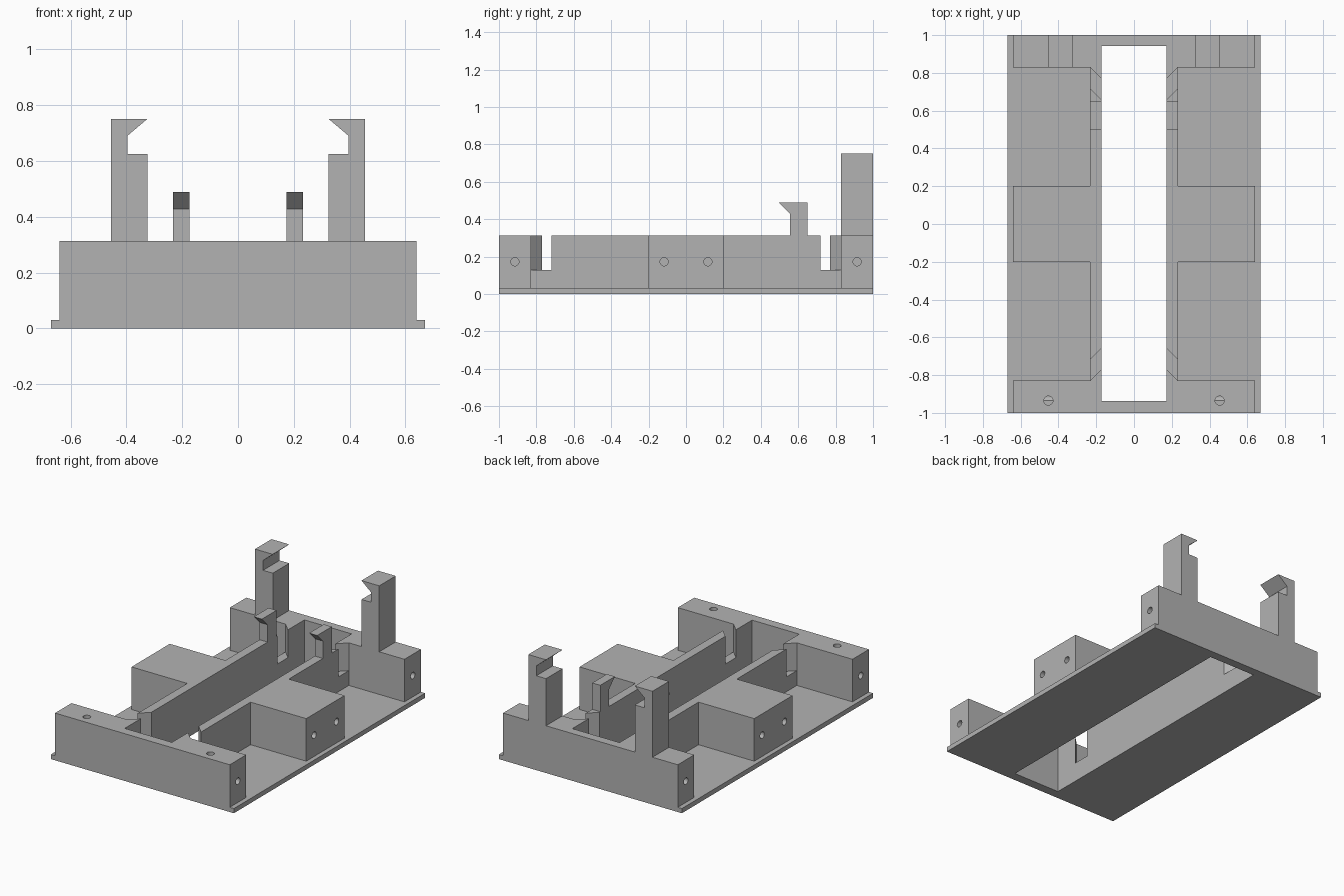
import bpy
import bmesh
from math import cos, sin, tau

cube = bpy.data.objects.get("Cube")
if cube:
    bpy.data.objects.remove(cube, do_unlink=True)

grey = bpy.data.materials.new("plain_grey")
grey.use_nodes = True
colour = (0.45, 0.45, 0.45, 1)
grey.diffuse_color = colour
grey.node_tree.nodes["Principled BSDF"].inputs["Base Color"].default_value = colour


def prism(name, points, axis, lo, hi):
    """Extrude a flat outline along one axis, from lo to hi."""
    place = {"x": lambda p, d: (d, p[0], p[1]),
             "y": lambda p, d: (p[0], d, p[1]),
             "z": lambda p, d: (p[0], p[1], d)}[axis]
    bm = bmesh.new()
    rings = [[bm.verts.new(place(p, d)) for p in points] for d in (lo, hi)]
    n = len(points)
    for ring in rings:
        bm.faces.new(ring)
    for i in range(n):
        j = (i + 1) % n
        bm.faces.new((rings[0][i], rings[0][j], rings[1][j], rings[1][i]))
    bmesh.ops.recalc_face_normals(bm, faces=bm.faces)
    mesh = bpy.data.meshes.new(name)
    bm.to_mesh(mesh)
    bm.free()
    mesh.materials.append(grey)
    obj = bpy.data.objects.new(name, mesh)
    bpy.context.collection.objects.link(obj)
    return obj


def rect(x0, x1, y0, y1):
    return [(x0, y0), (x1, y0), (x1, y1), (x0, y1)]


def circle(cx, cy, r, n=24):
    return [(cx + r * cos(tau * i / n), cy + r * sin(tau * i / n)) for i in range(n)]


def combine(target, tool, operation):
    """Apply a boolean to the target and discard the tool."""
    mod = target.modifiers.new("combine", "BOOLEAN")
    mod.operation = operation
    mod.solver = "EXACT"
    mod.object = tool
    deps = bpy.context.evaluated_depsgraph_get()
    mesh = bpy.data.meshes.new_from_object(target.evaluated_get(deps))
    target.modifiers.clear()
    target.data = mesh
    bpy.data.objects.remove(tool, do_unlink=True)


def cut(points, axis, lo, hi):
    combine(frame, prism("cutter", points, axis, lo, hi), "DIFFERENCE")


TOP = 0.313
BLOCK = 0.64      # half width of the blocks
INNER, OUTER = 0.173, 0.232   # rail faces
END = 0.828       # inner face of the end blocks
MID = 0.2         # half length of the middle blocks

# Frame: flange plate joined to end blocks, rails and middle blocks
frame = prism("frame", rect(-0.67, 0.67, -1, 1), "z", 0, 0.031)
quarter = [(BLOCK, 1), (BLOCK, END), (OUTER, END), (OUTER, MID), (BLOCK, MID)]
half = quarter + [(x, -y) for x, y in reversed(quarter)]
outline = half + [(-x, y) for x, y in reversed(half)]
combine(frame, prism("body", outline, "z", 0.01, TOP), "UNION")

# Long central window
cut(rect(-INNER, INNER, -0.938, 0.942), "z", -0.1, 0.5)

# Slanted slots through the rails
x_in, x_out = INNER - 0.02, OUTER
slant = OUTER - INNER + 0.02
for sx in (-1, 1):
    for sy in (-1, 1):
        slot = [(x_out, END), (x_out, 0.718), (x_in, 0.718 - slant), (x_in, END - slant)]
        cut([(sx * x, sy * y) for x, y in slot], "z", 0.129, 0.5)

# Screw holes in the sides and in the front block
for sx in (-1, 1):
    for y in (-0.915, -0.117, 0.117, 0.915):
        cut(circle(y, 0.172, 0.022), "x", *sorted((sx * 0.42, sx * 0.7)))
    cut(circle(sx * 0.453, -0.935, 0.024), "z", 0.16, 0.5)

# Tall clip posts at the back and small hooks on the rails
post = [(0.325, TOP), (0.455, TOP), (0.455, 0.75), (0.325, 0.75),
        (0.396, 0.69), (0.396, 0.625), (0.325, 0.625)]
hook = [(0.65, TOP), (0.65, 0.488), (0.497, 0.488), (0.557, 0.428), (0.557, TOP)]
for side, s in (("left", 1), ("right", -1)):
    prism(side + "_clip_post", [(s * x, z) for x, z in post], "y", END, 1)
    prism(side + "_rail_hook", hook, "x", *sorted((s * INNER, s * OUTER)))
